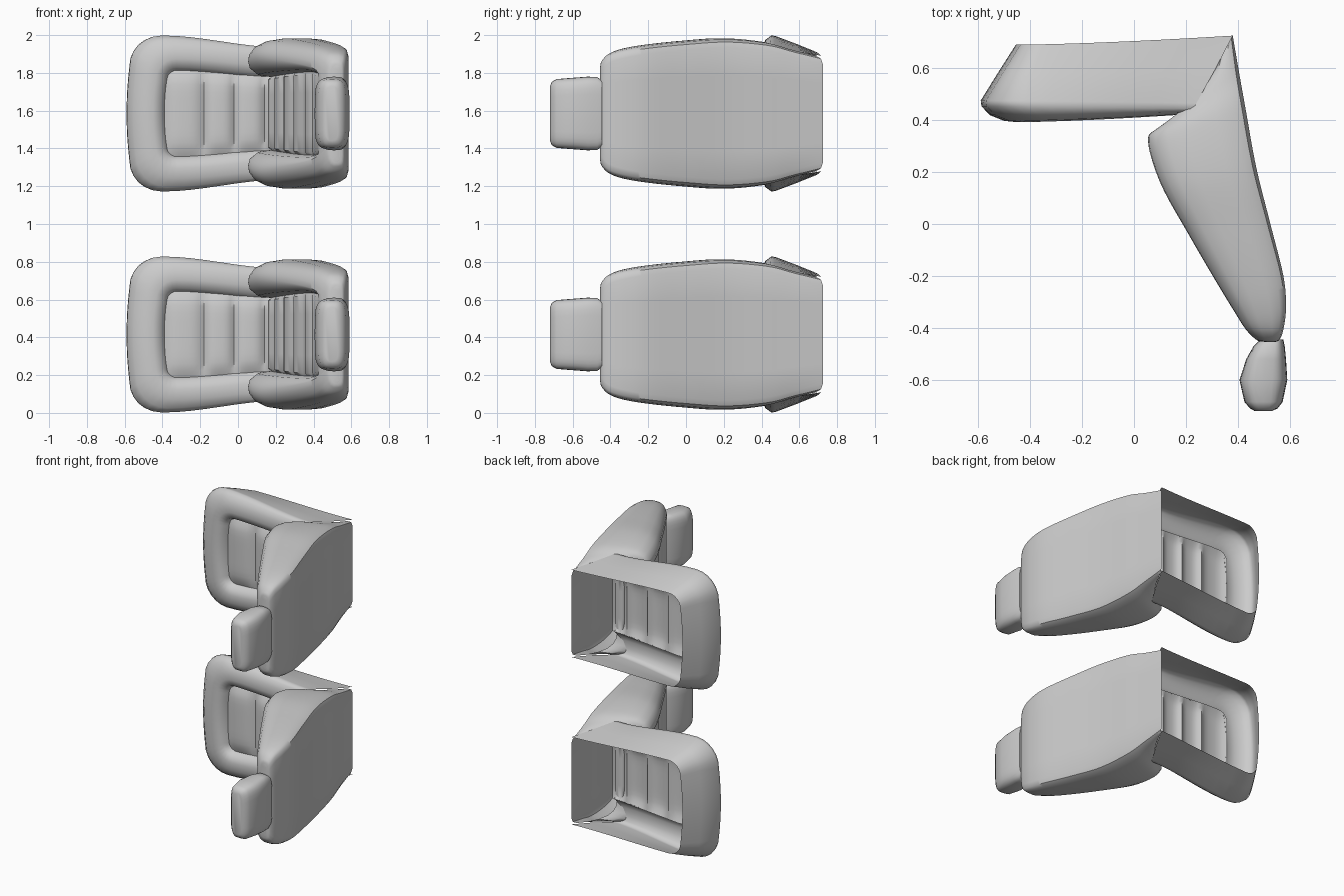
import bpy, bmesh, math

if "Cube" in bpy.data.objects:
    bpy.data.objects.remove(bpy.data.objects["Cube"])

CENTRES = (0.415, 1.585)   # z of each seat's centre line


def build(name, rows, close=False, cap_start=False, cap_end=False, angle=40):
    """Skin rows of points, then place one copy per seat."""
    bm = bmesh.new()
    vr = [[bm.verts.new(p) for p in r] for r in rows]
    n = len(rows[0])
    for a, b in zip(vr, vr[1:]):
        for i in range(n if close else n - 1):
            j = (i + 1) % n
            bm.faces.new((a[i], a[j], b[j], b[i]))
    if cap_start:
        bm.faces.new(vr[0])
    if cap_end:
        bm.faces.new(vr[-1])
    bmesh.ops.recalc_face_normals(bm, faces=bm.faces)
    mid = sum((v.co for v in bm.verts), bm.verts[:][0].co * 0) / len(bm.verts)
    bm.normal_update()
    if sum(f.normal.dot(f.calc_center_median() - mid) * f.calc_area() for f in bm.faces) < 0:
        bmesh.ops.reverse_faces(bm, faces=bm.faces)
    me = bpy.data.meshes.new(name)
    bm.to_mesh(me)
    bm.free()
    for k, zc in enumerate(CENTRES):
        ob = bpy.data.objects.new(f"{name}_{k + 1}", me)
        ob.location.z = zc
        bpy.context.collection.objects.link(ob)
    bpy.ops.object.select_all(action='DESELECT')
    ob.select_set(True)
    bpy.context.view_layer.objects.active = ob
    bpy.ops.object.shade_smooth_by_angle(angle=math.radians(angle))


def spline(table, steps):
    """Catmull-Rom through rows of numbers."""
    out = []
    for i in range(len(table) - 1):
        p = [table[min(max(i + k, 0), len(table) - 1)] for k in (-1, 0, 1, 2)]
        for s in range(steps):
            t = s / steps
            out.append([0.5 * (2 * b + (c - a) * t + (2 * a - 5 * b + 4 * c - d) * t * t
                               + (3 * b - a - 3 * c + d) * t ** 3) for a, b, c, d in zip(*p)])
    return out + [list(table[-1])]


def u_path(xf, hw, hb, r, xb, y, dip):
    """U-shaped loop round the cushion, open at the back; hw tapers to hb."""
    half = []
    bow = 0.015
    for i in range(5):
        half.append((xf + bow * (i / 4) ** 2, (hw - r) * i / 4))
    for i in range(1, 7):
        a = math.pi / 2 * i / 6
        half.append((xf + bow + r - r * math.cos(a), hw - r + r * math.sin(a)))
    x0 = half[-1][0]
    for i in range(1, 9):
        t = i / 8
        half.append((x0 + (xb - x0) * t, hw + (hb - hw) * t * t * (3 - 2 * t)))
    pts = [(x, y + dip * max(0, (x - xf) / (xb - xf)) ** 1.5, z) for x, z in half]
    return [(x, yy, -z) for x, yy, z in reversed(pts[1:])] + pts


# Cushion shell: open skirt, front lip and padded rim
# front x, half width front, half width back, corner radius, back x, y, y change to back
rings = [
    (-0.455, 0.325, 0.305, 0.09, 0.38, 0.69, 0.035),
    (-0.525, 0.37, 0.325, 0.12, 0.31, 0.58, 0.01),
    (-0.59, 0.41, 0.35, 0.16, 0.24, 0.475, -0.01),
    (-0.587, 0.413, 0.35, 0.17, 0.23, 0.453, -0.01),
    (-0.555, 0.39, 0.335, 0.17, 0.23, 0.419, 0.012),
    (-0.50, 0.345, 0.30, 0.15, 0.23, 0.397, 0.028),
    (-0.45, 0.29, 0.25, 0.11, 0.23, 0.392, 0.032),
    (-0.41, 0.245, 0.21, 0.07, 0.23, 0.408, 0.03),
    (-0.39, 0.228, 0.19, 0.05, 0.23, 0.445, 0.015),
]
build("cushion_shell", [u_path(*r) for r in rings], angle=50)

# Cushion centre panel with three wide ribs
rows = []
for a, b in ((-0.395, -0.18), (-0.18, -0.02), (-0.02, 0.14), (0.14, 0.25)):
    for i in range(9):
        t = i / 8
        x = a + (b - a) * t
        if i == 0 and rows:
            continue
        puff = 0.028 * (1 - abs(2 * t - 1) ** 3)
        w = 0.232 - 0.04 * max(0, (x + 0.25) / 0.48)
        w -= 0.05 * max(0, 1 - (x + 0.395) / 0.05) ** 2
        rows.append([(x, 0.448 - puff * (1 - abs(s / 6) ** 6) + 0.01 * (x + 0.4), w * s / 6)
                     for s in range(-6, 7)])
build("cushion_panel", rows)

# Backrest: sections from bottom to top
# back x, y, front x, y, half width, panel depth, panel half width
stations = [
    (0.38, 0.725, 0.23, 0.435, 0.31, 0.97, 0.19),
    (0.405, 0.58, 0.085, 0.365, 0.345, 0.72, 0.19),
    (0.43, 0.44, 0.055, 0.31, 0.38, 0.72, 0.195),
    (0.47, 0.22, 0.105, 0.15, 0.398, 0.69, 0.205),
    (0.525, 0.0, 0.21, -0.04, 0.385, 0.74, 0.215),
    (0.575, -0.2, 0.315, -0.22, 0.365, 0.79, 0.22),
    (0.585, -0.32, 0.385, -0.335, 0.345, 0.88, 0.215),
    (0.575, -0.405, 0.43, -0.405, 0.318, 0.98, 0.20),
    (0.56, -0.445, 0.47, -0.445, 0.28, 1.0, 0.17),
    (0.54, -0.455, 0.495, -0.453, 0.25, 1.0, 0.15),
]
rows = []
sts = spline(stations, 8)
for k, (bx, by, fx, fy, w, pd, pw) in enumerate(sts):
    u = k / 8
    groove = 0.0
    if 1 < u < 6:
        groove = 0.06 * (1 - abs(math.sin(math.pi * (u - 1) * 1.4))) ** 2
    half = [(0, 0), (0.5 * w, 0), (w - 0.05, 0.0), (w - 0.02, 0.035), (w - 0.006, 0.12),
            (w, 0.3), (w, 0.6), (w - 0.012, 0.8), (w - 0.035, 0.92), (w - 0.07, 0.99),
            (w - 0.10, 1.0), ((w - 0.1 + pw) / 2 + 0.01, 0.5 + 0.48 * 1.0),
            (pw + 0.012, 0.45 * pd + 0.55 * 0.98), (pw, pd - 0.05 * (pd < 0.95)),
            (pw - 0.015, pd - groove), (pw * 0.5, pd - groove), (0, pd - groove)]
    pts = [(bx + (fx - bx) * d, by + (fy - by) * d, z) for z, d in half]
    rows.append(pts + [(x, y, -z) for x, y, z in reversed(pts[1:-1])])
build("backrest", rows, close=True, cap_end=True)

# Headrest: rounded block, ring by ring down to the backrest
# y, left x, right x, half width
heads = [(-0.72, 0.465, 0.53, 0.145), (-0.71, 0.447, 0.553, 0.168), (-0.685, 0.425, 0.572, 0.182),
         (-0.60, 0.406, 0.59, 0.189), (-0.52, 0.432, 0.585, 0.195), (-0.47, 0.46, 0.58, 0.193),
         (-0.445, 0.485, 0.575, 0.175)]
rows = []
for y, xa, xb, hz in heads:
    ring = []
    for i in range(32):
        a = 2 * math.pi * i / 32
        c, s = math.cos(a), math.sin(a)
        ring.append(((xa + xb) / 2 + (xb - xa) / 2 * math.copysign(abs(c) ** 0.6, c), y,
                     hz * math.copysign(abs(s) ** 0.4, s)))
    rows.append(ring)
build("headrest", rows, close=True, cap_start=True, cap_end=True)
